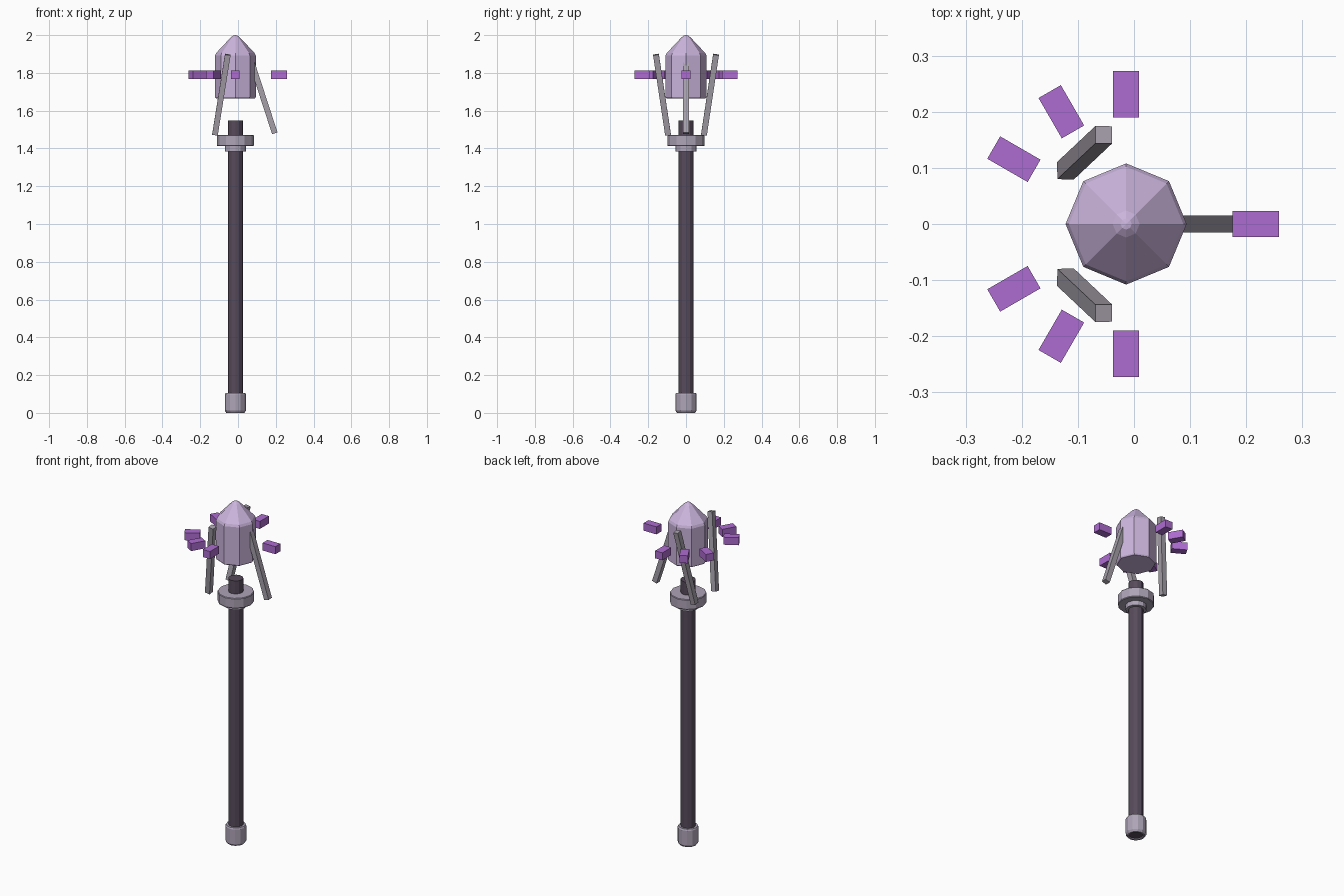
import bpy, bmesh, math
from mathutils import Vector, Matrix

if "Cube" in bpy.data.objects:
    bpy.data.objects.remove(bpy.data.objects["Cube"])

CX = -0.014  # axis of the staff


def material(name, rgb):
    m = bpy.data.materials.new(name)
    m.diffuse_color = (*rgb, 1)
    m.use_nodes = True
    m.node_tree.nodes["Principled BSDF"].inputs["Base Color"].default_value = m.diffuse_color
    return m


LILAC = material("pale lilac", (0.60, 0.46, 0.72))
PURPLE = material("bright purple", (0.42, 0.15, 0.63))
METAL = material("grey metal", (0.42, 0.37, 0.47))
PRONG = material("prong grey", (0.38, 0.35, 0.40))
DARK = material("dark wood", (0.095, 0.070, 0.105))


def finish(name, bm, mat):
    bmesh.ops.recalc_face_normals(bm, faces=bm.faces)
    me = bpy.data.meshes.new(name)
    bm.to_mesh(me)
    bm.free()
    me.materials.append(mat)
    ob = bpy.data.objects.new(name, me)
    bpy.context.collection.objects.link(ob)
    return ob


def lathe(name, profile, sides, mat, closed=False):
    """Faceted turned part from (radius, height) pairs; a closed profile makes a ring."""
    bm = bmesh.new()
    rings = [[bm.verts.new((CX + r * math.cos(2 * math.pi * i / sides),
                            r * math.sin(2 * math.pi * i / sides), z))
              for i in range(sides)] for r, z in profile]
    pairs = list(zip(rings, rings[1:]))
    if closed:
        pairs.append((rings[-1], rings[0]))
    else:
        bm.faces.new(rings[0])
        bm.faces.new(rings[-1])
    for a, b in pairs:
        for i in range(sides):
            j = (i + 1) % sides
            bm.faces.new((a[i], a[j], b[j], b[i]))
    return finish(name, bm, mat)


def box(name, size, matrix, mat):
    bm = bmesh.new()
    bmesh.ops.create_cube(bm, size=1, matrix=matrix @ Matrix.Diagonal((*size, 1)))
    return finish(name, bm, mat)


# Shaft, foot ring and collar
lathe("shaft", [(0.04, 0.006), (0.04, 1.548)], 12, DARK)
lathe("foot_ring", [(0.038, 0.0), (0.048, 0.0), (0.056, 0.012), (0.056, 0.098),
                    (0.052, 0.106), (0.038, 0.106)], 12, METAL, True)
lathe("lower_collar", [(0.056, 1.385), (0.056, 1.415)], 12, METAL)
lathe("upper_collar", [(0.095, 1.412), (0.098, 1.416), (0.098, 1.468), (0.095, 1.472)],
      12, METAL)

# Eight-sided pointed crystal
lathe("crystal", [(0.103, 1.665), (0.108, 1.672), (0.108, 1.892), (0.102, 1.905),
                  (0.024, 1.988), (0.010, 1.998), (0.001, 2.0)], 8, LILAC)

# Slanted prongs around the crystal
PRONGS = {"right": ((0.195, 0.0, 1.48), (0.060, 0.0, 1.894)),
          "back": ((-0.122, 0.095, 1.472), (-0.054, 0.159, 1.897)),
          "front": ((-0.122, -0.095, 1.472), (-0.054, -0.159, 1.897))}
for side, (low, high) in PRONGS.items():
    low, high = Vector(low), Vector(high)
    d = high - low
    turn = Vector((0, 0, 1)).rotation_difference(d).to_matrix().to_4x4()
    box(side + "_prong", (0.03, 0.031, d.length),
        Matrix.Translation((low + high) / 2) @ turn, PRONG)

# Floating blocks in a broken ring
for angle in (0, 90, 120, 150, 210, 240, 270):
    m = (Matrix.Translation((CX, 0, 1.79)) @ Matrix.Rotation(math.radians(angle), 4, 'Z')
         @ Matrix.Translation((0.231, 0, 0)))
    box(f"floating_block_{angle}", (0.083, 0.046, 0.044), m, PURPLE)
